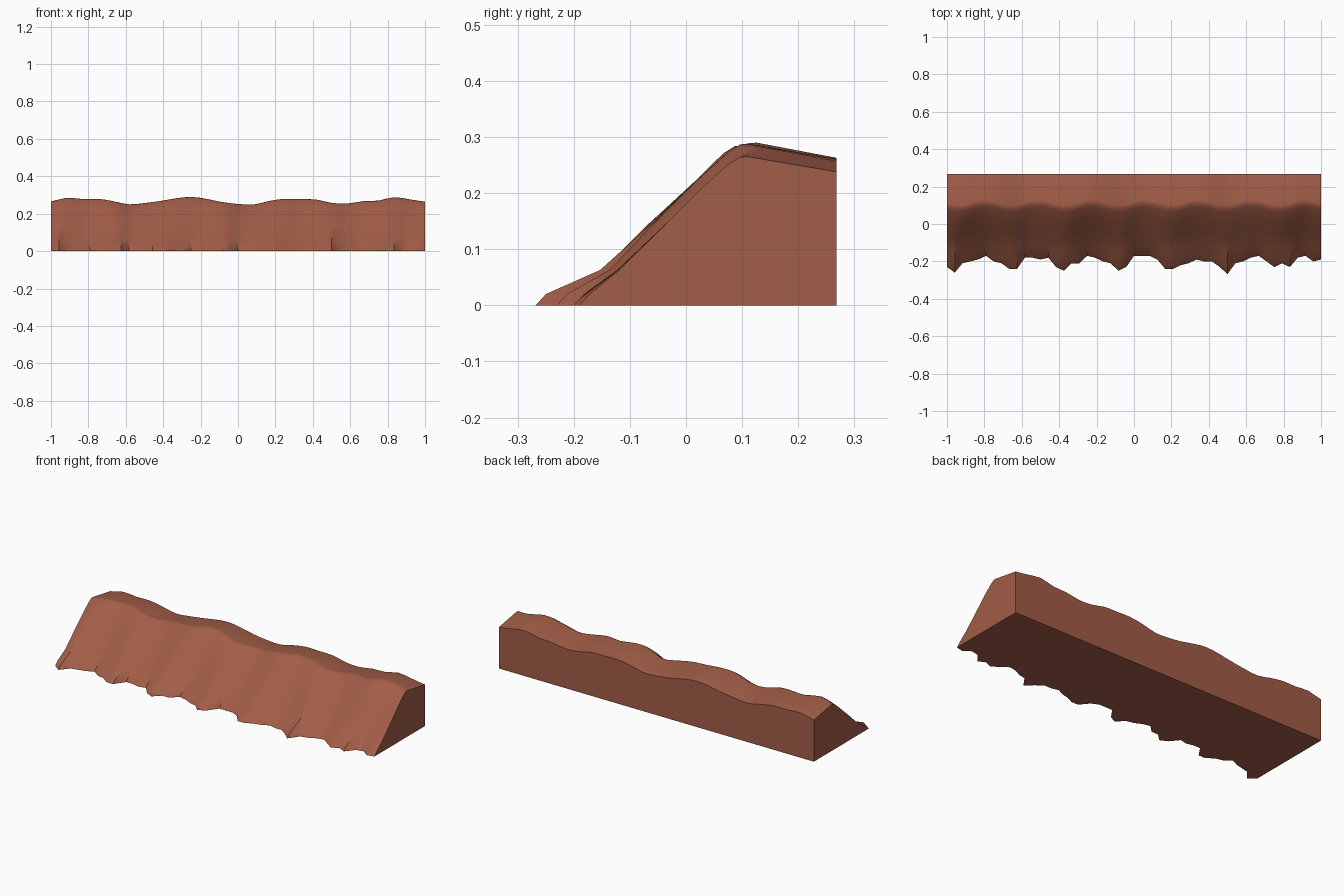
import bpy
import bmesh
import math

default_cube = bpy.data.objects.get("Cube")
if default_cube:
    bpy.data.objects.remove(default_cube, do_unlink=True)


def make_material(name, colour):
    material = bpy.data.materials.new(name)
    material.use_nodes = True
    material.diffuse_color = colour
    material.node_tree.nodes["Principled BSDF"].inputs["Base Color"].default_value = colour
    return material


# Ragged toe line: distance in front of centre, in hundredths, left to right
TOE = [23, 26, 21, 20, 19, 17, 20, 21, 24, 24, 18, 18, 19, 18, 23, 25, 21,
       21, 17, 18, 20, 21, 25, 23, 17, 17, 17, 19, 24, 24, 22, 21, 19, 20,
       20, 23, 26.8, 21, 20, 18, 17, 20, 23, 21, 23, 18, 17, 20, 19]

# Crest heights, in thousandths, at every second station
CREST = [266, 285, 279, 280, 267, 250, 257, 268, 282, 290, 279, 262, 252,
         249, 268, 280, 278, 276, 258, 254, 267, 270, 288, 277, 265]

BACK_Y = 0.268


def crest_height(station):
    """Crest height at a station, smoothly filled between the listed ones."""
    k = station // 2
    if station % 2 == 0:
        return CREST[k] / 1000
    before, after = CREST[max(k - 1, 0)], CREST[min(k + 2, len(CREST) - 1)]
    return (9 * (CREST[k] + CREST[k + 1]) - before - after) / 16000


def cross_section(x, toe, height):
    """Closed outline from toe over the crest and down the back."""
    crest_y = 0.114 + 0.014 * math.cos(math.tau * (x - 0.06) / 0.285)
    ragged = toe + 0.17
    kink = (-0.11 + 0.44 * ragged, 0.063)
    shoulder = (crest_y - 0.035, height - 0.014)

    def slope(t, bulge):
        y = kink[0] + t * (shoulder[0] - kink[0])
        z = kink[1] + t * (shoulder[1] - kink[1])
        return y + 0.12 * ragged * (1 - t), z + bulge

    return [
        (toe, 0),
        (toe + 0.018, 0.02),
        kink,
        slope(0.4, 0),
        slope(0.75, 0.003),
        shoulder,
        (crest_y - 0.014, height - 0.001),
        (crest_y, height),
        (BACK_Y, height - 0.027),
        (BACK_Y, 0),
    ]


# Sweep the changing cross section along the embankment
bm = bmesh.new()
sections = []
last = len(TOE) - 1
for i, toe in enumerate(TOE):
    x = 2 * i / last - 1
    outline = cross_section(x, -toe / 100, crest_height(i))
    sections.append([bm.verts.new((x, y, z)) for y, z in outline])

for a, b in zip(sections, sections[1:]):
    for j in range(len(a)):
        k = (j + 1) % len(a)
        bm.faces.new((a[j], b[j], b[k], a[k]))
bm.faces.new(sections[0])
bm.faces.new(sections[-1])
bmesh.ops.recalc_face_normals(bm, faces=bm.faces)

mesh = bpy.data.meshes.new("cliff_embankment")
bm.to_mesh(mesh)
bm.free()
mesh.materials.append(make_material("red_clay", (0.36, 0.11, 0.063, 1)))

embankment = bpy.data.objects.new("cliff_embankment", mesh)
bpy.context.collection.objects.link(embankment)

# Soft rock faces with crisp creases
bpy.ops.object.select_all(action="DESELECT")
embankment.select_set(True)
bpy.context.view_layer.objects.active = embankment
bpy.ops.object.shade_smooth_by_angle(angle=math.radians(30))
